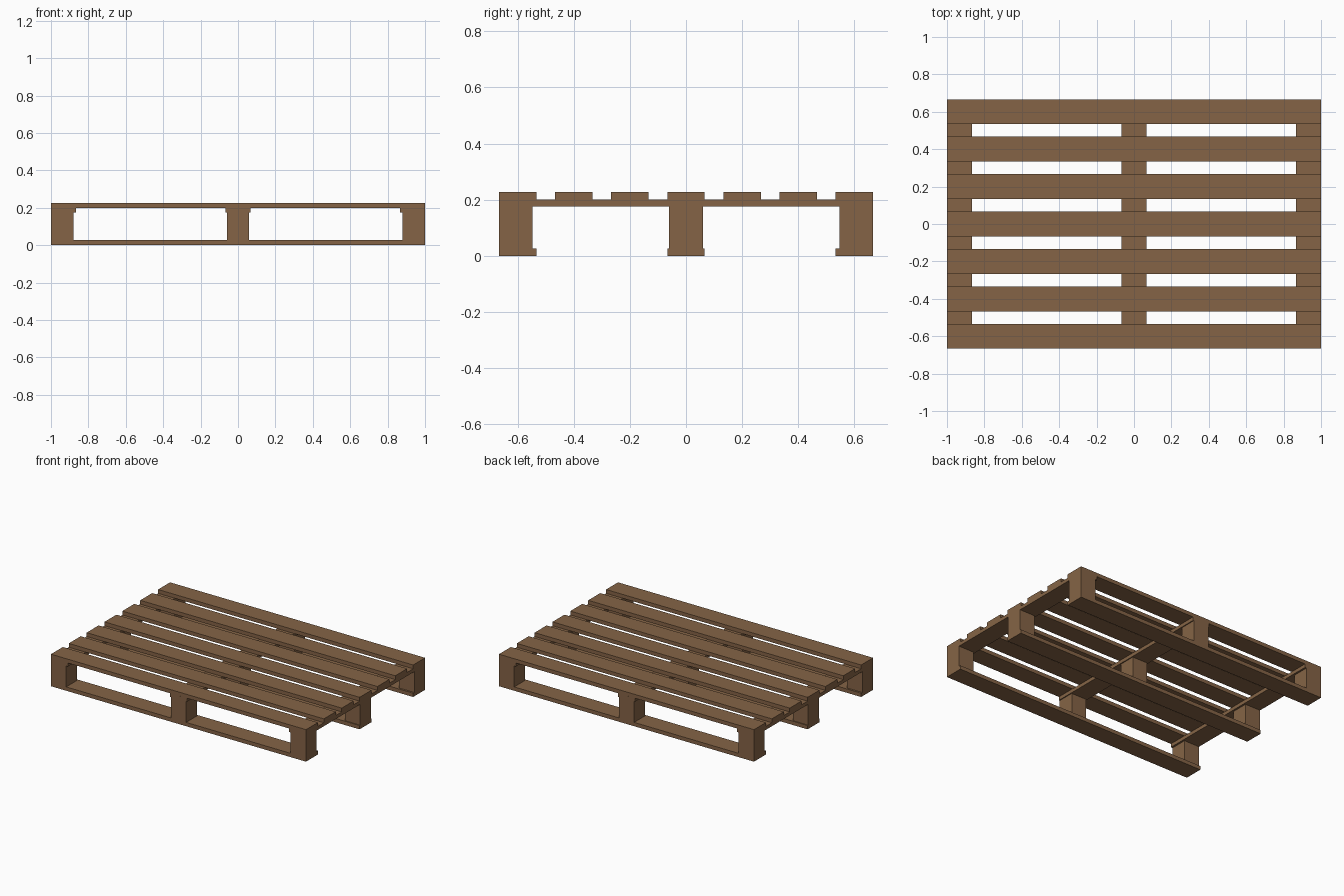
import bpy

if "Cube" in bpy.data.objects:
    bpy.data.objects.remove(bpy.data.objects["Cube"])

wood = bpy.data.materials.new("brown wood")
wood.diffuse_color = (0.235, 0.127, 0.061, 1)
wood.use_nodes = True
wood.node_tree.nodes["Principled BSDF"].inputs["Base Color"].default_value = wood.diffuse_color


def box(name, x, y, z):
    """Box spanning the given (min, max) ranges."""
    bpy.ops.mesh.primitive_cube_add(size=1, location=[sum(r) / 2 for r in (x, y, z)])
    ob = bpy.context.object
    ob.name = name
    ob.scale = [r[1] - r[0] for r in (x, y, z)]
    bpy.ops.object.transform_apply(location=False, rotation=False, scale=True)
    ob.data.materials.append(wood)
    return ob


def spans(half, width):
    """Two outer ranges flush with the ends and one in the middle."""
    return [(-half, width - half), (-width / 2, width / 2), (half - width, half)]


L, W = 1.0, 0.6667              # half length, half width
BOARD, BLOCK = 0.1333, 0.12     # board and block widths
Z = (0, 0.027, 0.175, 0.2, 0.227)  # layer heights

# Top deck slats
for i in range(7):
    y = -0.6 + 0.2 * i
    box("top_slat", (-L, L), (y - BOARD / 2, y + BOARD / 2), (Z[3], Z[4]))

# Cross boards under the deck
for x in spans(L, BOARD):
    box("cross_board", x, (-W, W), (Z[2], Z[3]))

# Spacer blocks
for x in spans(L, BLOCK):
    for y in spans(W, BLOCK):
        box("spacer_block", x, y, (Z[1], Z[2]))

# Bottom runners
for y in spans(W, BOARD):
    box("bottom_runner", (-L, L), y, (Z[0], Z[1]))
